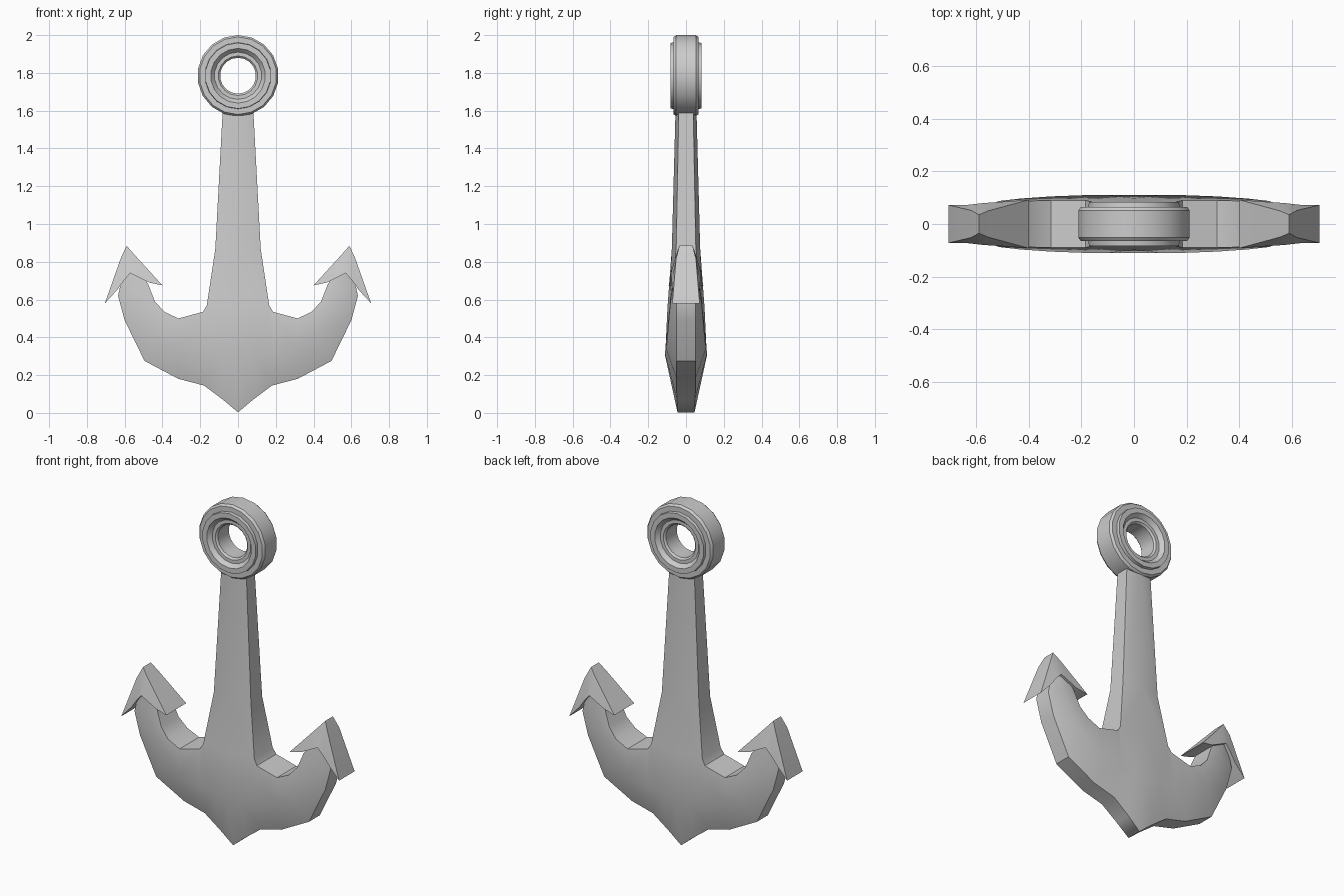
import bpy, bmesh, math

if "Cube" in bpy.data.objects:
    bpy.data.objects.remove(bpy.data.objects["Cube"])


def finish(name, bm, mirror=None, angle=35):
    bmesh.ops.recalc_face_normals(bm, faces=bm.faces)
    me = bpy.data.meshes.new(name)
    bm.to_mesh(me)
    bm.free()
    ob = bpy.data.objects.new(name, me)
    bpy.context.collection.objects.link(ob)
    bpy.ops.object.select_all(action='DESELECT')
    ob.select_set(True)
    bpy.context.view_layer.objects.active = ob
    bpy.ops.object.shade_smooth_by_angle(angle=math.radians(angle))
    if mirror:
        mod = ob.modifiers.new("Mirror", 'MIRROR')
        mod.use_axis = mirror
    return ob


def quarter_solid(name, grids, mirror=(True, True, False)):
    """Front skin from rows of (x, z, half depth), walled back to y = 0, then mirrored."""
    bm = bmesh.new()
    for rows in grids:
        vs = [[bm.verts.new((x, -d, z)) for x, z, d in row] for row in rows]
        for a, b in zip(vs, vs[1:]):
            for i in range(len(a) - 1):
                bm.faces.new((a[i], a[i + 1], b[i + 1], b[i]))
    bmesh.ops.remove_doubles(bm, verts=bm.verts, dist=1e-4)
    rim = [e for e in bm.edges if e.is_boundary
           and not all(abs(v.co.x) < 1e-5 for v in e.verts)]
    ext = bmesh.ops.extrude_edge_only(bm, edges=rim)
    for g in ext["geom"]:
        if isinstance(g, bmesh.types.BMVert):
            g.co.y = 0
    bm.normal_update()
    ob = finish(name, bm, mirror)
    # outward normals: the front skin must face -y
    if sum(p.normal.y * p.area for p in ob.data.polygons) > 0:
        ob.data.flip_normals()
    return ob


# Shank and curved arms
shank = [[(0, 1.62, .055), (.08, 1.62, .038)],
         [(0, .87, .075), (.12, .87, .052)],
         [(0, .56, .098), (.165, .57, .085)]]
inner = [(0, .56, .098), (.165, .57, .085), (.185, .535, .09), (.315, .5, .09),
         (.39, .535, .088), (.44, .59, .08), (.475, .68, .07), (.53, .77, .06)]
middle = [(0, .30, .11), (.10, .31, .11), (.18, .33, .11), (.315, .34, .105),
          (.43, .42, .097), (.51, .53, .088), (.55, .65, .075), (.56, .78, .062)]
outer = [(0, .003, .045), (.08, .07, .048), (.18, .145, .05), (.315, .18, .05),
         (.495, .275, .05), (.60, .49, .05), (.635, .62, .05), (.60, .78, .05)]
quarter_solid("shank_and_arms", [shank, [inner, middle, outer]])

# Arrow-shaped flukes on the arm ends
tip, peak = (.59, .885, .035), (.57, .74, .08)
fluke = [[(.40, .675, .092), (.555, .845, .05), tip, (.62, .82, .052), (.705, .58, .072)],
         [(.47, .69, .085), (.52, .715, .083), peak, (.605, .70, .076), (.64, .65, .072)]]
quarter_solid("flukes", [fluke])

# Eye ring with raised collar, turned around the y axis
half = [(.215, .052), (.205, .065), (.176, .065), (.174, .083), (.145, .083),
        (.125, .06), (.105, .06), (.095, .05)]
profile = half + [(r, -y) for r, y in reversed(half)]
bm = bmesh.new()
n = 18
loops = [[bm.verts.new((r * math.sin(2 * math.pi * k / n), y,
                        1.785 + r * math.cos(2 * math.pi * k / n)))
          for r, y in profile] for k in range(n)]
for k in range(n):
    a, b = loops[k], loops[(k + 1) % n]
    for i in range(len(profile)):
        j = (i + 1) % len(profile)
        bm.faces.new((a[i], a[j], b[j], b[i]))
finish("eye_ring", bm)
